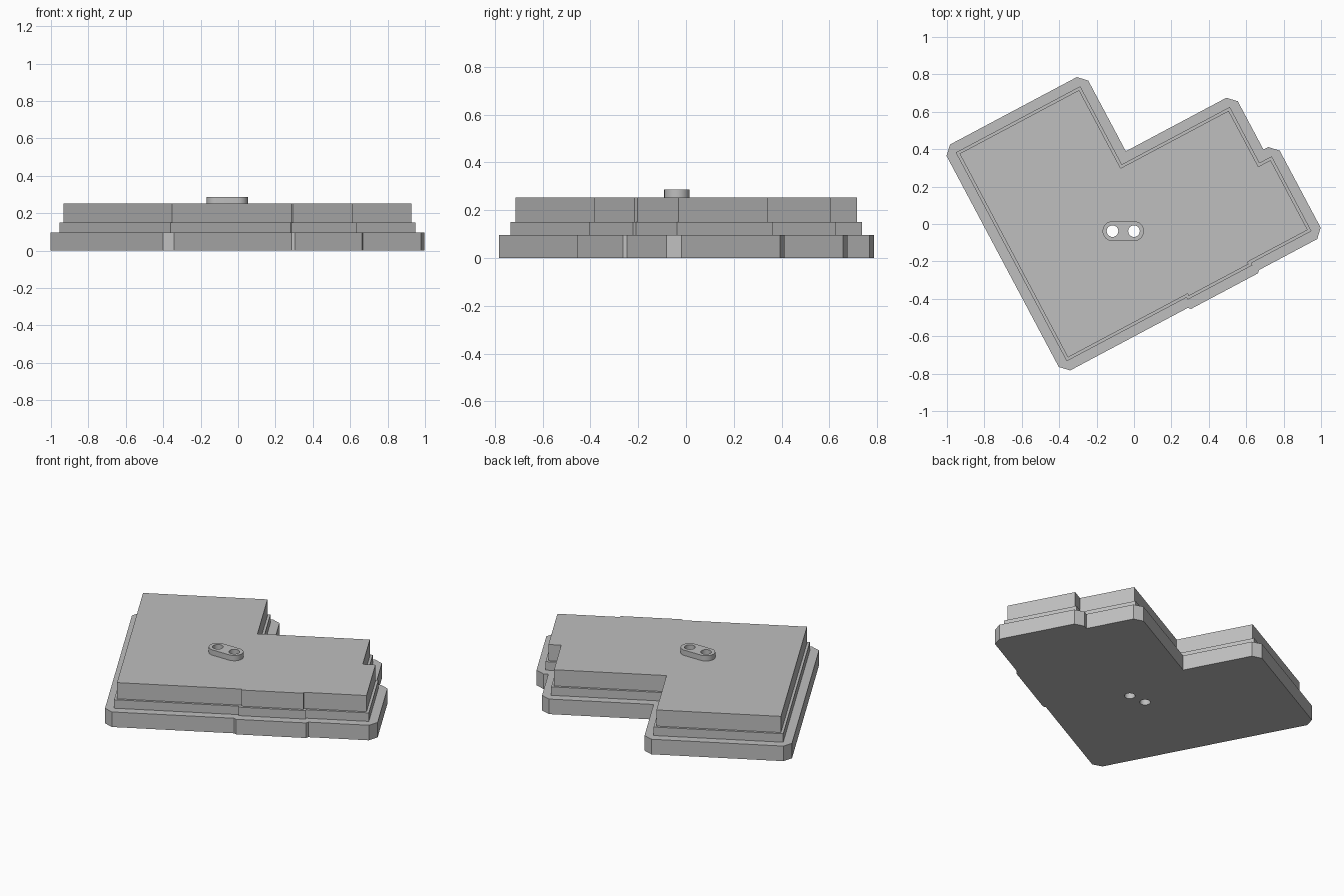
import bpy, bmesh
from math import radians, pi, cos, sin
from mathutils import Vector, Matrix

cube = bpy.data.objects.get("Cube")
if cube:
    bpy.data.objects.remove(cube, do_unlink=True)

grey = bpy.data.materials.new("plain_grey")
grey.use_nodes = True
GREY = (0.52, 0.52, 0.52, 1)
grey.diffuse_color = GREY
grey.node_tree.nodes["Principled BSDF"].inputs["Base Color"].default_value = GREY

TURN = Matrix.Rotation(radians(28), 2)      # the floor plan is turned on the ground
LEFT, RIGHT, FRONT, BACK = -0.647, 0.805, -0.464, 0.77
STEP = 0.013                                # shallow bump on the front wall
HOLES = [Vector((-0.115, -0.038)), Vector((0, -0.038))]


def plan(grow, cut):
    """L-shaped floor plan grown outward, with outer corners cut off."""
    slip = max(cut - STEP, 0)
    front = FRONT - grow
    bump_l, bump_r = 0.078 - grow, 0.44 + grow
    pts = [(LEFT - grow, front, True),
           (bump_l + slip, front, False), (bump_l + cut, front - STEP, False),
           (bump_r - cut, front - STEP, False), (bump_r - slip, front, False),
           (RIGHT + grow, front, True)]
    pts += [(u + grow, v + grow, c) for u, v, c in (
        (RIGHT, -0.041, True), (0.731, -0.041, False), (0.731, 0.297, True),
        (0.077, 0.297, False), (0.077, BACK, True))]
    pts.append((LEFT - grow, BACK + grow, True))
    out = []
    for i, (u, v, corner) in enumerate(pts):
        p = Vector((u, v))
        if corner and cut:
            for q in (pts[i - 1], pts[(i + 1) % len(pts)]):
                out.append(p + (Vector(q[:2]) - p).normalized() * cut)
        else:
            out.append(p)
    return [TURN @ p for p in out]


def arc(center, radius, start, sweep, steps):
    return [center + radius * Vector((cos(start + sweep * k / steps),
                                      sin(start + sweep * k / steps)))
            for k in range(steps + 1)]


def slab(name, outline, z0, z1):
    """Extrude a flat outline between two heights."""
    bm = bmesh.new()
    face = bm.faces.new([bm.verts.new((p.x, p.y, z0)) for p in outline])
    ext = bmesh.ops.extrude_face_region(bm, geom=[face], use_keep_orig=True)
    top = [g for g in ext["geom"] if isinstance(g, bmesh.types.BMVert)]
    bmesh.ops.translate(bm, verts=top, vec=(0, 0, z1 - z0))
    bmesh.ops.recalc_face_normals(bm, faces=bm.faces)
    mesh = bpy.data.meshes.new(name)
    bm.to_mesh(mesh)
    bm.free()
    mesh.materials.append(grey)
    obj = bpy.data.objects.new(name, mesh)
    bpy.context.collection.objects.link(obj)
    return obj


def activate(obj):
    bpy.ops.object.select_all(action='DESELECT')
    obj.select_set(True)
    bpy.context.view_layer.objects.active = obj


# Three stacked slabs
parts = [slab("base_flange", plan(0.067, 0.045), 0, 0.096),
         slab("middle_ledge", plan(0.015, 0), 0.096, 0.15),
         slab("upper_block", plan(0, 0), 0.15, 0.253)]

# Rounded boss on top
pill = (arc(HOLES[1], 0.053, -pi / 2, pi, 16) + arc(HOLES[0], 0.053, pi / 2, pi, 16))
parts.append(slab("boss", pill, 0.253, 0.287))

# Two holes drilled through everything
for center in HOLES:
    drill = slab("drill", arc(center, 0.031, 0, 2 * pi, 32)[:-1], -0.1, 0.4)
    drill.hide_render = True
    for part in parts:
        activate(part)
        mod = part.modifiers.new("hole", 'BOOLEAN')
        mod.operation, mod.solver, mod.object = 'DIFFERENCE', 'EXACT', drill
        bpy.ops.object.modifier_apply(modifier=mod.name)
    bpy.data.objects.remove(drill, do_unlink=True)

for part in parts:
    activate(part)
    bpy.ops.object.shade_smooth_by_angle(angle=radians(20))
